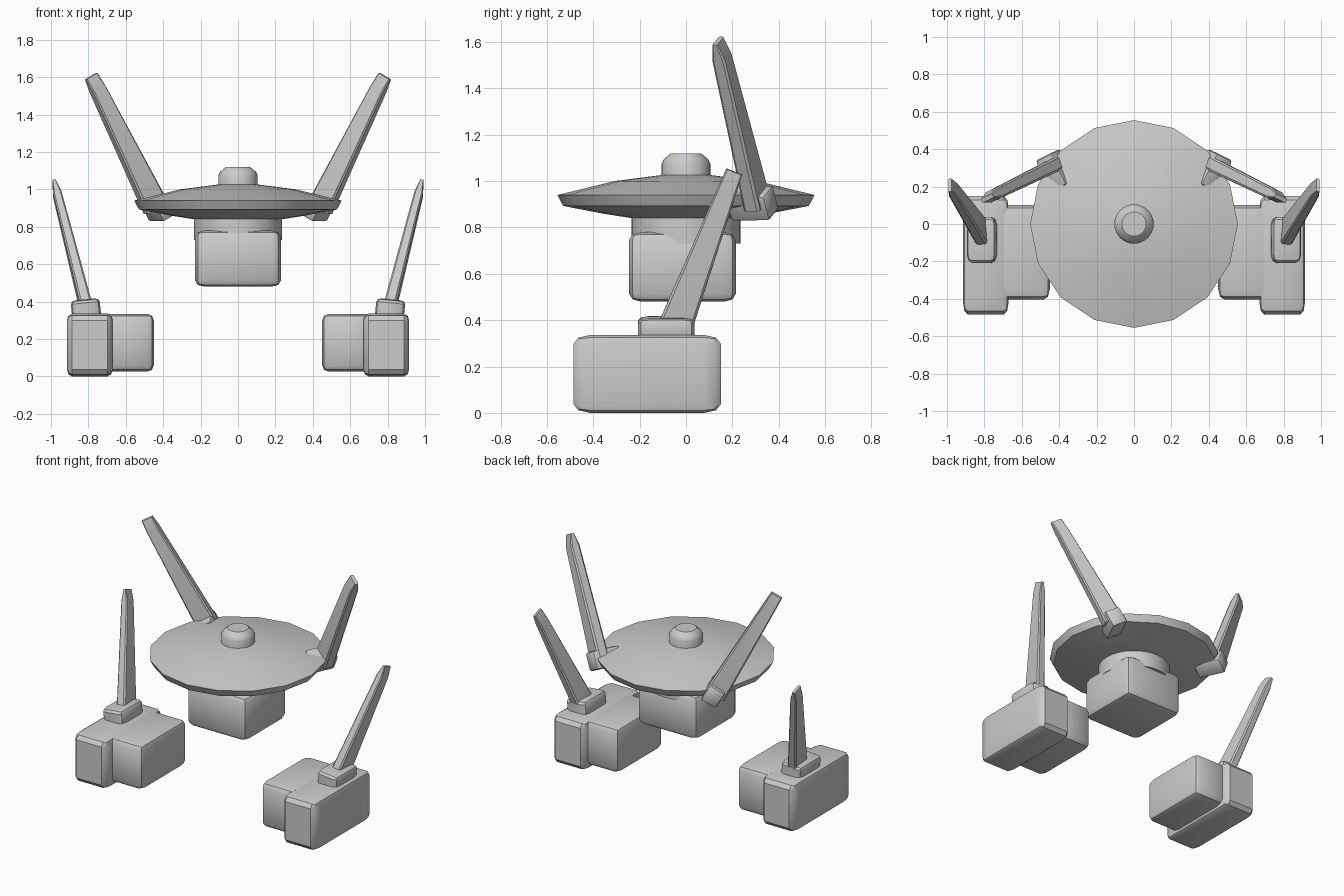
import bpy, bmesh, math
from mathutils import Vector, Matrix

if "Cube" in bpy.data.objects:
    bpy.data.objects.remove(bpy.data.objects["Cube"], do_unlink=True)

grey = bpy.data.materials.new("plain grey")
grey.use_nodes = True
grey.diffuse_color = (0.6, 0.6, 0.6, 1)
grey.node_tree.nodes["Principled BSDF"].inputs["Base Color"].default_value = (0.6, 0.6, 0.6, 1)


def finish(name, bm, angle=35):
    """Turn a bmesh into a smooth-by-angle object."""
    bmesh.ops.recalc_face_normals(bm, faces=bm.faces)
    mesh = bpy.data.meshes.new(name)
    bm.to_mesh(mesh)
    bm.free()
    mesh.materials.append(grey)
    ob = bpy.data.objects.new(name, mesh)
    bpy.context.collection.objects.link(ob)
    bpy.ops.object.select_all(action='DESELECT')
    bpy.context.view_layer.objects.active = ob
    ob.select_set(True)
    bpy.ops.object.shade_smooth_by_angle(angle=math.radians(angle))
    return ob


def rounded_box(name, center, size, axes=Matrix.Identity(3), bevel=0.11):
    """Cube bevelled at unit size, then stretched and turned."""
    bm = bmesh.new()
    bmesh.ops.create_cube(bm, size=1)
    bmesh.ops.bevel(bm, geom=bm.edges[:], offset=bevel, segments=2,
                    profile=0.5, affect='EDGES')
    turn = Matrix.Translation(center) @ axes.to_4x4() @ Matrix.Diagonal((*size, 1))
    bmesh.ops.transform(bm, matrix=turn, verts=bm.verts)
    return finish(name, bm)


def lathe(name, profile, sides):
    """Closed turned shape around the z axis."""
    bm = bmesh.new()
    rings = []
    for r, z in profile:
        rings.append([bm.verts.new((r * math.sin(a), r * math.cos(a), z))
                      for a in (2 * math.pi * i / sides for i in range(sides))])
    skin(bm, rings)
    return finish(name, bm)


def skin(bm, rings):
    for low, high in zip(rings, rings[1:]):
        n = len(low)
        for i in range(n):
            j = (i + 1) % n
            bm.faces.new((low[i], low[j], high[j], high[i]))
    bm.faces.new(rings[0][::-1])
    bm.faces.new(rings[-1])


def frame(base, tip, thick):
    """Axes of a mast: thickness, width, length."""
    d = (Vector(tip) - Vector(base)).normalized()
    v = Vector(thick)
    v = (v - d * v.dot(d)).normalized()
    return Matrix((v, d.cross(v), d)).transposed()


def mast(name, base, tip, thick, root, end):
    """Tapered mast with chamfered long edges and a wedge tip."""
    axes = frame(base, tip, thick)
    base, tip = Vector(base), Vector(tip)
    section = [(1, .85), (.7, 1), (-.7, 1), (-1, .85),
               (-1, -.85), (-.7, -1), (.7, -1), (1, -.85)]
    bm = bmesh.new()
    rings = []
    for t, pinch in ((0, 1), (0.9, 1), (1, 0.4)):
        v = (root[0] + (end[0] - root[0]) * t) * pinch
        u = root[1] + (end[1] - root[1]) * t
        mid = base.lerp(tip, t)
        rings.append([bm.verts.new(mid + axes @ Vector((a * v, b * u, 0)))
                      for a, b in section])
    skin(bm, rings)
    return finish(name, bm, 25)


# Central dish, knob, neck and hanging body
lathe("dish", [(0.2, 0.835), (0.36, 0.86), (0.53, 0.893), (0.555, 0.94),
               (0.31, 1.0), (0.1, 1.027)], 16)
lathe("top_knob", [(0.105, 1.0), (0.105, 1.075), (0.095, 1.095), (0.065, 1.12)], 32)
lathe("neck", [(0.235, 0.73), (0.235, 0.85)], 32)
rounded_box("body", (0, -0.015, 0.63), (0.46, 0.46, 0.30))

# Paired parts
for side, s in (("left", 1), ("right", -1)):
    # Raised rear masts on brackets clamped to the dish rim
    base, tip = (s * 0.438, 0.308, 0.9), (s * 0.785, 0.138, 1.605)
    along = (s * 0.43, 0.9, 0)
    mast(side + "_upper_mast", base, tip, along, (0.038, 0.068), (0.03, 0.038))
    rounded_box(side + "_mast_bracket", (s * 0.42, 0.285, 0.905),
                (0.19, 0.11, 0.12), frame(base, tip, along))

    # Ground pods
    rounded_box(side + "_outer_pod", (s * 0.7925, -0.1675, 0.168), (0.245, 0.635, 0.335))
    rounded_box(side + "_inner_pod", (s * 0.6, -0.152, 0.18), (0.3, 0.505, 0.308))

    # Pod masts on small pads
    rounded_box(side + "_pad", (s * 0.813, -0.085, 0.36), (0.155, 0.245, 0.105),
                Matrix.Rotation(s * 0.1, 3, 'Y'), 0.18)
    mast(side + "_lower_mast", (s * 0.815, -0.043, 0.38), (s * 0.983, 0.208, 1.04),
         (1, 0, 0), (0.032, 0.073), (0.022, 0.037))
